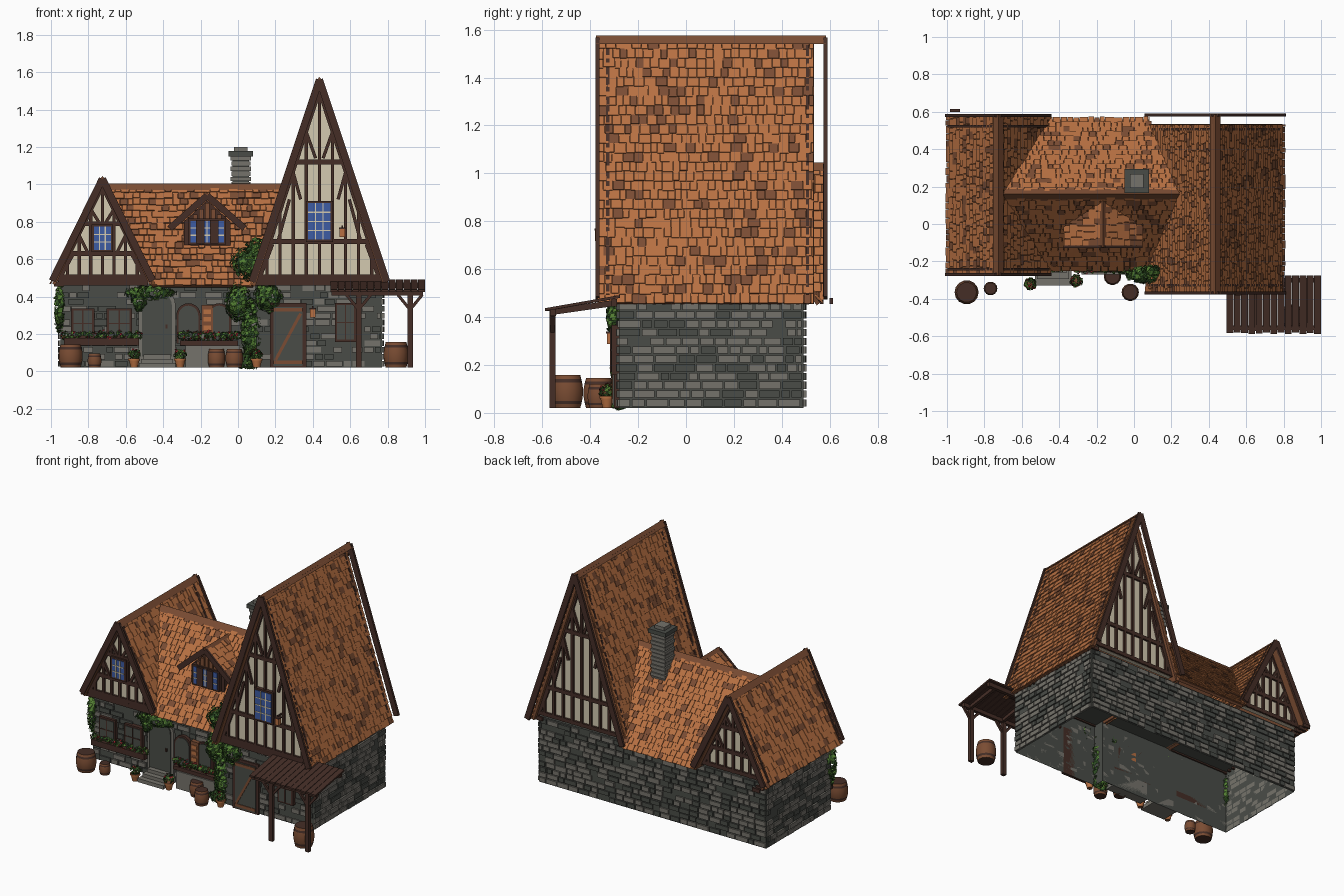
import bpy, bmesh, math, random
from mathutils import Vector as V

random.seed(4)
if "Cube" in bpy.data.objects:
    bpy.data.objects.remove(bpy.data.objects["Cube"])

COLOURS = {"tile": (.72, .44, .26), "dark_tile": (.48, .30, .20), "timber": (.27, .18, .15),
           "plaster": (.83, .79, .69), "glass": (.24, .36, .64), "pale_stone": (.46, .45, .42),
           "dark_stone": (.29, .30, .28), "leaf": (.33, .50, .20), "dark_leaf": (.18, .30, .14),
           "flower_red": (.62, .15, .18)}
NAMES = list(COLOURS)
MATS = []
for name, rgb in COLOURS.items():
    m = bpy.data.materials.new(name)
    m.use_nodes = True
    lin = [((c + .055) / 1.055) ** 2.4 for c in rgb] + [1]
    m.diffuse_color = lin
    m.node_tree.nodes["Principled BSDF"].inputs["Base Color"].default_value = lin
    MATS.append(m)
X, Y, Z = V((1, 0, 0)), V((0, 1, 0)), V((0, 0, 1))


class Part:
    """Collects simple solids into one named object."""
    def __init__(self, name):
        self.name, self.bm = name, bmesh.new()

    def face(self, pts, mat):
        f = self.bm.faces.new([self.bm.verts.new(p) for p in pts])
        f.material_index = NAMES.index(mat)

    def poly(self, pts, vec, mat, bottom=True):
        lo = [self.bm.verts.new(p) for p in pts]
        hi = [self.bm.verts.new(V(p) + vec) for p in pts]
        n = len(pts)
        sets = [hi] + ([lo[::-1]] if bottom else [])
        sets += [(lo[i], lo[(i + 1) % n], hi[(i + 1) % n], hi[i]) for i in range(n)]
        for s in sets:
            self.bm.faces.new(s).material_index = NAMES.index(mat)

    def slab(self, o, u, v, w, mat):
        self.poly([o, o + u, o + u + v, o + v], w, mat)

    def block(self, x, y, z, mat):
        self.slab(V((x[0], y[0], z[0])), X * (x[1] - x[0]), Y * (y[1] - y[0]), Z * (z[1] - z[0]), mat)

    def beam(self, p, q, width, n, mat="timber"):
        p, q = V(p), V(q)
        s = (q - p).cross(n).normalized() * width / 2
        self.poly([p - s, q - s, q + s, p + s], n, mat)

    def arch(self, x, z, w, y, depth, mat):
        r = w / 2
        pts = [V((x - r, y, z[0])), V((x + r, y, z[0]))]
        pts += [V((x + r * math.cos(a), y, z[1] - r + r * math.sin(a)))
                for a in [math.pi * i / 10 for i in range(11)]]
        self.poly(pts, -Y * depth, mat)

    def lathe(self, c, profile, mats, cap, seg=14):
        rings = [[self.bm.verts.new((c[0] + r * math.cos(math.tau * i / seg),
                                     c[1] + r * math.sin(math.tau * i / seg), z))
                  for i in range(seg)] for r, z in profile]
        for a, b, m in zip(rings, rings[1:], mats):
            for i in range(seg):
                j = (i + 1) % seg
                self.bm.faces.new((a[i], a[j], b[j], b[i])).material_index = NAMES.index(m)
        for r in (rings[0], rings[-1]):
            self.bm.faces.new(r).material_index = NAMES.index(cap)

    def courses(self, o, a, d, n, length, span, row, widths, thick, tilt, gap, mats, chance, skip=0):
        """Rows of random-width tiles or stones over a plane."""
        rows = round(length / row)
        h = length / rows
        for i in range(rows):
            s, end = span((i + .5) / rows)
            while s < end - .004:
                w = min(random.uniform(*widths), end - s)
                if random.random() >= skip:
                    lift = random.uniform(.5, 1) * thick
                    drop = h - gap + (random.uniform(.003, .010) if tilt else 0)
                    self.slab(o + a * s + d * (i * h), a * max(w - gap, .003), d * drop + n * tilt,
                              n * lift, mats[random.random() < chance])
                s += w

    def foliage(self, centre, radii, count, size=.022, mats=("leaf", "dark_leaf")):
        for _ in range(count):
            n = V([random.gauss(0, 1) for _ in range(3)]).normalized()
            p = V(centre) + V([n[i] * radii[i] * random.uniform(.55, 1) for i in range(3)])
            p.z = max(p.z, size)
            u = (n + V([random.uniform(-.5, .5) for _ in range(3)])).orthogonal().normalized()
            v = u.cross(n).normalized()
            k = size * random.uniform(.6, 1)
            self.face([p - u * k, p - v * k * .6 + n * .004, p + u * k, p + v * k * .6 + n * .004],
                      random.choice(mats))

    def done(self, smooth=False):
        bmesh.ops.recalc_face_normals(self.bm, faces=self.bm.faces)
        me = bpy.data.meshes.new(self.name)
        self.bm.to_mesh(me)
        for m in MATS:
            me.materials.append(m)
        ob = bpy.data.objects.new(self.name, me)
        bpy.context.collection.objects.link(ob)
        if smooth:
            for other in bpy.context.selected_objects:
                other.select_set(False)
            ob.select_set(True)
            bpy.context.view_layer.objects.active = ob
            bpy.ops.object.shade_smooth_by_angle()


def pitch(name, ridge, fall, axis, top, low):
    """One tiled roof slope; top and low are its extents along the ridge axis."""
    p = Part(name)
    o, d, length = V(ridge), V(fall).normalized(), V(fall).length
    n = d.cross(axis)
    n = (n if n.z > 0 else -n).normalized()
    span = lambda f: [t + (l - t) * f for t, l in zip(top, low)]
    p.poly([o + axis * top[0], o + axis * top[1], o + d * length + axis * low[1],
            o + d * length + axis * low[0]], -n * .018, "dark_tile")
    p.courses(o, axis, d, n, length, span, .042, (.025, .05), .008, .006, .002, ("tile", "dark_tile"), .17)
    p.done()


# Stone walls, open underneath
F, T, B, L, R, J = -.2, -.28, .49, -.95, .77, .1
walls = Part("stone_walls")
walls.poly([V((x, y, .02)) for x, y in ((L, F), (J, F), (J, T), (R, T), (R, B), (L, B))],
           Z * .45, "dark_stone", bottom=False)
for o, a, n, width, skip in (((L, F, .46), X, -Y, J - L, .3), ((J, T, .46), X, -Y, R - J, .3),
                             ((R, T, .46), Y, X, B - T, .08), ((L, B, .46), X, Y, R - L, .08),
                             ((L, F, .46), Y, -X, B - F, .08)):
    walls.courses(V(o), a, -Z, n, .44, lambda f: (0, width), .037, (.04, .1), .013, 0, .007,
                  ("pale_stone", "dark_stone"), .38, skip)
walls.done()

# Roofs
for side, s in (("left", 1), ("right", -1)):
    pitch("tall_roof_" + side, (.435, 0, 1.56), (s * .36, 0, -1.1), Y, (-.37, .535), (-.37, .535))
    pitch("small_roof_" + side, (-.725, 0, 1.03), (s * .268, 0, -.56), Y, (-.265, .575), (-.265, .575))
    pitch("dormer_roof_" + side, (-.165, 0, .945), (s * .2, 0, -.175), Y, (-.12, .125), (-.12, -.01))
    pitch("main_roof_" + ("back" if s > 0 else "front"), (0, .16, .99), (0, s * .4, -.53), X,
          (-.71, .25), (-.46, .08))
caps = Part("ridge_caps")
for o, v in (((.435, -.375, 1.575), Y * .96), ((-.725, -.275, 1.045), Y * .86),
             ((-.165, -.125, .96), Y * .25), ((-.71, .16, 1.005), X * .96)):
    side = X if v.x == 0 else Y
    o = V(o)
    caps.poly([o, o + side * .028 - Z * .035, o - Z * .02, o - side * .028 - Z * .035], v, "dark_tile")
caps.done()


# Half-timbered gables
def gable(name, x, half, z0, z1, y, out, levels, step, braces):
    p = Part(name)
    top = lambda dx: z1 - abs(dx) / half * (z1 - z0)
    p.poly([V((x - half, y, z0)), V((x + half, y, z0)), V((x, y, z1))], Y * out * -.03, "plaster")
    n = Y * out * .014
    for z in levels:
        w = half * (z1 - z) / (z1 - z0)
        p.beam((x - w, y, z), (x + w, y, z), .026, n)
    k = int(half / step)
    for i in range(-k, k + 1):
        p.beam((x + i * step, y, z0), (x + i * step, y, top(i * step)), .017, n)
    for s in (-1, 1):
        p.beam((x + s * half, y, z0), (x, y, z1), .04, n)
        for dx0, za, dx1, zb in braces:
            p.beam((x + s * dx0, y, za), (x + s * dx1, y, zb), .017, n)
    p.done()


tall_braces = ((.22, .7, .16, .92), (.31, .52, .25, .68), (.1, .92, .15, 1.1), (.02, 1.14, .07, 1.28))
small_braces = ((.22, .51, .16, .62), (.08, .64, .14, .76), (.02, .8, .07, .88))
for end, out, ty, sy in (("front", -1, -.32, -.235), ("back", 1, .5, .515)):
    gable("tall_gable_" + end, .435, .34, .49, 1.53, ty, out, (.505, .695, 1.12), .07, tall_braces)
    gable("small_gable_" + end, -.725, .255, .49, 1.01, sy, out, (.505, .63, .79), .062, small_braces)
barges = Part("barge_boards")
for x, dx, zt, zb, ya, yb in ((.435, .36, 1.56, .48, -.378, .575), (-.725, .268, 1.03, .485, -.277, .572)):
    for s in (-1, 1):
        for y in (ya, yb):
            barges.beam((x + s * dx, y, zb), (x, y, zt), .038, Y * .016)
barges.block((.09, .78), (-.33, -.27), (.46, .495), "timber")
barges.block((-.96, -.48), (-.245, -.19), (.46, .495), "timber")
for i in range(22):
    y = -.34 + i * .04
    barges.block((.73, .785), (y, y + .014), (.452, .478), "timber")
    barges.block((-.985, -.93), (y + .1, y + .114), (.455, .48), "timber")
barges.done()


# Windows and doors
def window(p, x, z, y, pane, bar, cols=2, rows=2, rim=.012):
    p.block((x[0] - rim, x[1] + rim), (y - .02, y + .01), (z[0] - rim, z[1] + rim), "timber")
    p.block(x, (y - .024, y), z, pane)
    for i in range(1, cols):
        c = x[0] + (x[1] - x[0]) * i / cols
        p.block((c - .003, c + .003), (y - .027, y), z, bar)
    for i in range(1, rows):
        c = z[0] + (z[1] - z[0]) * i / rows
        p.block(x, (y - .027, y), (c - .003, c + .003), bar)


win = Part("windows")
window(win, (.375, .495), (.705, .9), -.325, "glass", "plaster", 3, 4)
window(win, (-.77, -.68), (.65, .775), -.24, "glass", "plaster", 3, 3)
for x in ((-.88, -.78), (-.69, -.58)):
    window(win, x, (.19, .325), F - .01, "dark_stone", "timber")
window(win, (.53, .62), (.17, .355), T - .01, "dark_stone", "timber")
for x in (-.265, -.1):
    win.arch(x, (.15, .365), .13, F, .022, "timber")
    win.arch(x, (.15, .352), .105, F, .027, "dark_stone")
win.block((-.195, -.135), (F - .035, F), (.2, .355), "dark_tile")
for z in (.235, .28, .32):
    win.block((-.185, -.145), (F - .04, F), (z - .012, z + .012), "tile")
win.done()
doors = Part("doors")
doors.arch(-.433, (.02, .45), .2, F, .02, "pale_stone")
doors.arch(-.433, (.08, .43), .16, F, .028, "dark_stone")
doors.block((-.388, -.376), (F - .036, F), (.23, .25), "timber")
doors.block((.17, .365), (T - .02, T), (.02, .365), "timber")
doors.block((.19, .345), (T - .026, T), (.03, .345), "dark_stone")
doors.beam((.2, T - .03, .06), (.335, T - .03, .31), .016, Y * .01, "dark_tile")
for z in (.05, .33):
    doors.block((.19, .345), (T - .03, T), (z - .01, z + .01), "dark_tile")
doors.done()

# Dormer body with shutters
dormer = Part("dormer")
dormer.poly([V((x, -.09, z)) for x, z in ((-.29, .66), (-.04, .66), (-.04, .8), (-.165, .915), (-.29, .8))],
            Y * .2, "timber")
window(dormer, (-.255, -.075), (.69, .805), -.095, "glass", "plaster", 4, 3)
for s in (-1, 1):
    dormer.beam((-.165 + s * .2, -.128, .765), (-.165, -.128, .94), .035, Y * .014)
    dormer.block(sorted((-.165 + s * .015, -.165 + s * .06)), (-.128, -.115), (.685, .81), "timber")
for i in range(-3, 4):
    x = -.165 + i * .032
    dormer.block((x - .012, x + .012), (-.105, -.09), (.81, .90 - abs(i) * .03), "dark_tile")
dormer.done()

# Chimney
chim = Part("chimney")
chim.block((-.03, .06), (.185, .275), (.8, 1.16), "dark_stone")
for i in range(12):
    g = .004 * (i % 2)
    chim.block((-.036 - g, .066 + g), (.179 - g, .281 + g), (.83 + i * .027, .852 + i * .027), "pale_stone")
chim.block((-.05, .08), (.165, .295), (1.15, 1.178), "dark_stone")
chim.block((-.022, .052), (.193, .267), (1.178, 1.2), "pale_stone")
chim.done()

# Lean-to canopy
canopy = Part("canopy")
for i in range(13):
    x = .495 + i * .039
    canopy.beam((x + .018, -.59 + random.uniform(0, .01), .425), (x + .018, -.275, .48), .036, Z * .012)
for y, z in ((-.555, .405), (-.3, .445)):
    canopy.block((.5, .99), (y - .012, y + .012), (z, z + .03), "timber")
for x in (.645, .92):
    canopy.block((x - .015, x + .015), (-.57, -.545), (.02, .42), "timber")
    canopy.beam((x, -.57, .42), (x, -.29, .46), .025, X * .02)
    for s in (-1, 1):
        canopy.beam((x, -.565, .33), (x + s * .065, -.565, .41), .016, Y * .016)
canopy.done()

# Barrels and flower pots
barrels = Part("barrels")
for x, y, r, h in ((-.895, -.365, .065, .125), (-.767, -.345, .037, .075), (-.115, -.28, .047, .1),
                   (-.02, -.365, .047, .1), (.845, -.495, .067, .138)):
    rings = [(r * (.82 + .18 * math.sin(math.pi * t)), .02 + h * t) for t in (0, .12, .22, .4, .6, .78, .88, 1)]
    wood, hoop = "dark_tile", "timber"
    barrels.lathe((x, y), rings, (wood, hoop, wood, wood, wood, hoop, wood), "timber")
barrels.done(True)
pots, blooms = Part("flower_pots"), Part("flowers")
for x, y in ((-.555, -.32), (-.31, -.305), (.1, -.33)):
    pots.lathe((x, y), ((.018, .02), (.028, .06), (.032, .06), (.032, .07)), ("tile",) * 3, "dark_tile")
    blooms.foliage((x, y, .09), (.035, .035, .03), 60, .016)
    blooms.foliage((x, y, .1), (.035, .035, .025), 10, .012, ("flower_red",))
pots.done(True)

# Planters, steps and lanterns
extras = Part("planters_and_steps")
extras.block((-.93, -.53), (F - .06, F), (.14, .18), "timber")
extras.block((-.28, .01), (F - .07, F), (.02, .14), "pale_stone")
extras.block((-.31, .0), (F - .06, F), (.14, .165), "timber")
for i in range(3):
    extras.block((-.53 + i * .012, -.335 - i * .012), (-.33 + i * .035, F), (.02, .045 + i * .023), "pale_stone")
for x, y, z in ((.4, T - .035, .31), (.558, -.365, .74)):
    extras.block((x - .014, x + .014), (y - .014, y + .014), (z - .022, z + .022), "tile")
    extras.block((x - .018, x + .018), (y - .018, y + .018), (z + .022, z + .03), "timber")
    extras.block((x - .004, x + .004), (y, y + .05), (z + .03, z + .04), "timber")
extras.done()
for x0, x1 in ((-.92, -.54), (-.3, 0)):
    for i in range(9):
        c = (x0 + (x1 - x0) * i / 8, F - .035, .19)
        blooms.foliage(c, (.03, .03, .025), 30, .015)
        blooms.foliage(c, (.03, .035, .035), 8, .012, ("flower_red",))
blooms.done()

# Climbing ivy
ivy = Part("ivy")
for c, r, count in (((.08, -.27, .58), (.13, .045, .1), 420), ((.1, -.25, .66), (.06, .03, .06), 120),
                    ((.0, -.24, .37), (.075, .04, .11), 300), ((.16, -.305, .4), (.08, .025, .09), 260),
                    ((.07, -.27, .2), (.055, .045, .21), 420), ((.05, -.28, .05), (.07, .04, .05), 120),
                    ((-.47, F - .03, .42), (.14, .025, .04), 220), ((-.53, F - .03, .37), (.04, .02, .05), 70),
                    ((-.955, F - .01, .34), (.025, .045, .15), 200)):
    ivy.foliage(c, r, count)
ivy.done()
